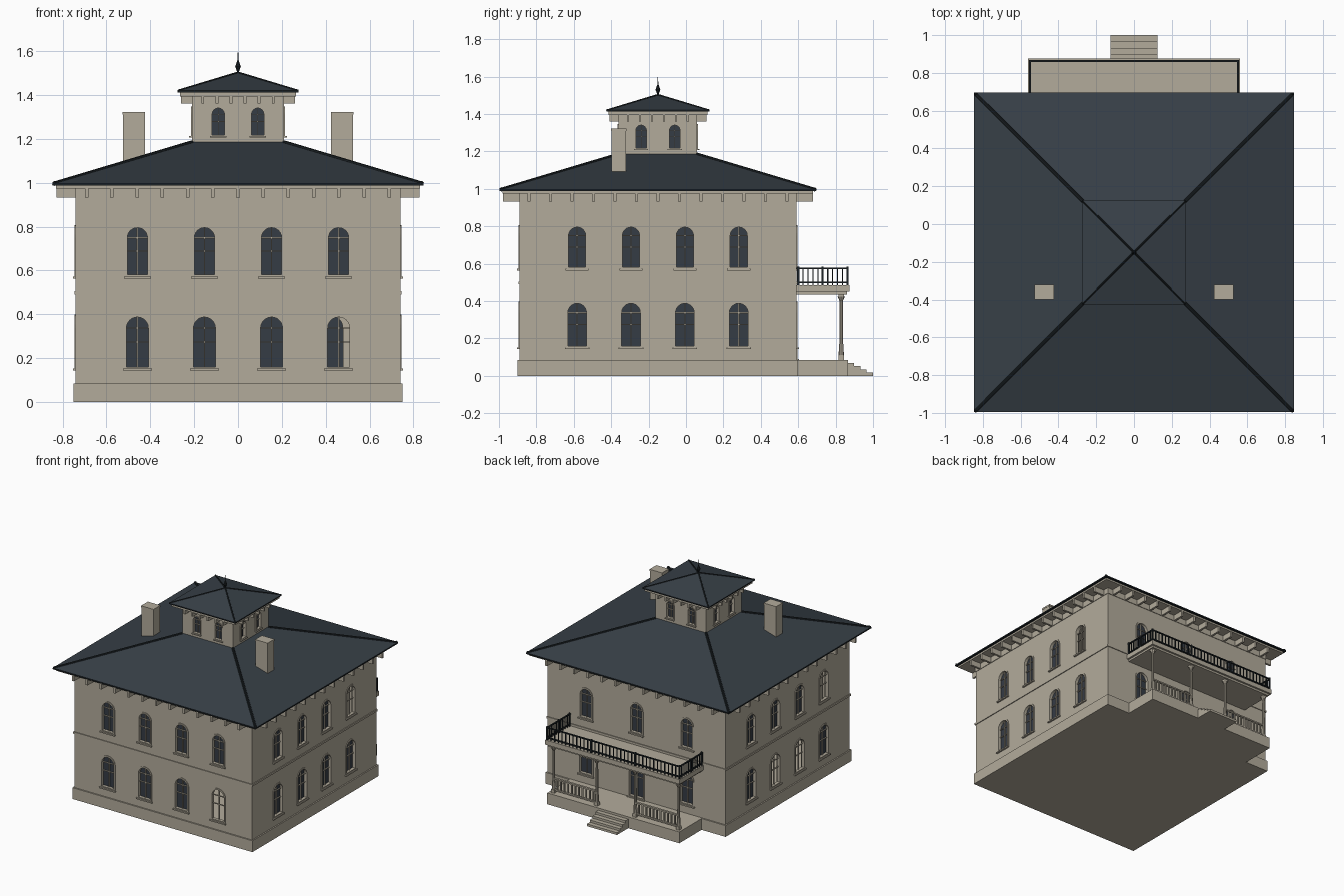
import bpy, bmesh, math
from mathutils import Matrix, Vector

if "Cube" in bpy.data.objects:
    bpy.data.objects.remove(bpy.data.objects["Cube"])


def material(name, r, g, b):
    m = bpy.data.materials.new(name)
    m.use_nodes = True
    m.diffuse_color = (r, g, b, 1)
    m.node_tree.nodes["Principled BSDF"].inputs["Base Color"].default_value = (r, g, b, 1)
    return m


STONE = material("warm stone", .45, .41, .33)
SLATE = material("slate", .038, .05, .062)
GLASS = material("dark glass", .036, .045, .06)
IRON = material("black iron", .012, .017, .02)

CY = -.15  # centre of the house in y
HOUSE = Matrix.Translation((0, CY, 0))


def add(name, mesh, mat, matrix=Matrix()):
    mesh.materials.clear()
    mesh.materials.append(mat)
    ob = bpy.data.objects.new(name, mesh)
    ob.matrix_world = matrix
    bpy.context.collection.objects.link(ob)
    return ob


def finish(name, bm, mat, matrix=Matrix()):
    mesh = bpy.data.meshes.new(name)
    bm.to_mesh(mesh)
    bm.free()
    return add(name, mesh, mat, matrix)


def boxes(name, spans, mat, matrix=Matrix()):
    """One object from boxes given as (x0, x1, y0, y1, z0, z1)."""
    bm = bmesh.new()
    for x0, x1, y0, y1, z0, z1 in spans:
        mid = Vector((x0 + x1, y0 + y1, z0 + z1)) / 2
        size = Matrix.Diagonal((x1 - x0, y1 - y0, z1 - z0, 1))
        bmesh.ops.create_cube(bm, size=1, matrix=Matrix.Translation(mid) @ size)
    return finish(name, bm, mat, matrix)


def slab(name, half, z0, z1, mat):
    return boxes(name, [(-half, half, -half, half, z0, z1)], mat, HOUSE)


def cone(bm, r1, r2, z0, z1, sides, matrix=Matrix()):
    bmesh.ops.create_cone(bm, cap_ends=True, segments=sides, radius1=r1, radius2=r2,
                          depth=z1 - z0, matrix=matrix @ Matrix.Translation((0, 0, (z0 + z1) / 2)))


def panel(name, outlines, w0, w1, mat, matrix):
    """Flat plate with holes: even-odd filled outlines, from depth w0 to w1."""
    cu = bpy.data.curves.new(name, "CURVE")
    cu.dimensions, cu.fill_mode, cu.extrude = "2D", "BOTH", (w1 - w0) / 2
    for pts in outlines:
        s = cu.splines.new("POLY")
        s.points.add(len(pts) - 1)
        for p, (u, v) in zip(s.points, pts):
            p.co = (u, v, 0, 1)
        s.use_cyclic_u, s.use_smooth = True, False
    tmp = bpy.data.objects.new(name, cu)
    mesh = bpy.data.meshes.new_from_object(tmp)
    bpy.data.objects.remove(tmp)
    bpy.data.curves.remove(cu)
    return add(name, mesh, mat, matrix @ Matrix.Translation((0, 0, (w0 + w1) / 2)))


def arch(u, z0, z1, width, grow=0):
    r = width / 2 + grow
    spring = z1 - width / 2
    arc = [(u + r * math.cos(math.pi * i / 12), spring + r * math.sin(math.pi * i / 12)) for i in range(13)]
    return [(u - r, z0 - grow), (u + r, z0 - grow)] + arc


def facade(name, k, half, z0, z1, openings, unglazed=()):
    """Wall with arched windows; local x runs along it, y up, z outwards."""
    m = HOUSE @ Matrix.Rotation(k * math.pi / 2, 4, "Z") @ Matrix.Translation((0, -half, 0)) \
        @ Matrix.Rotation(math.pi / 2, 4, "X")
    t = .03
    e = half - (t if k % 2 else 0)
    holes = [arch(*o) for o in openings]
    panel(name + "_wall", [[(-e, z0), (e, z0), (e, z1), (-e, z1)]] + holes, -t, 0, STONE, m)
    rim = .008 if half > .5 else .005
    inner = [arch(*o, -rim) for o in openings]
    outer = [arch(*o, rim * .4) for o in openings]
    panel(name + "_window_frames", outer + inner, -.02, .005, STONE, m)
    panel(name + "_glass", [h for i, h in enumerate(holes) if i not in unglazed], -.021, -.018, GLASS, m)
    bars, sills = [], []
    b = rim * .35
    for u, a, c, w in openings:
        bars.append((u - b, u + b, a, c, -.017, -.008))
        for v in ((a + c) / 2, c - w / 2):
            bars.append((u - w / 2, u + w / 2, v - b, v + b, -.017, -.009))
        sills.append((u - w / 2 - rim, u + w / 2 + rim, a - rim * 1.2, a, -.01, .013))
    boxes(name + "_glazing_bars", bars, STONE, m)
    boxes(name + "_sills", sills, STONE, m)
    return m


def brackets(name, m, count, reach, z0, z1, depth, width):
    us = [-reach + 2 * reach * i / (count - 1) for i in range(count)]
    boxes(name, [(u - width, u + width, z0, z1, 0, depth) for u in us], STONE, m)


def hip_roof(name, half, z0, rise, lip, r, start):
    """Pyramid roof with dark eave edge, hip caps and corner knobs."""
    slab(name + "_eave", half, z0, z0 + lip, IRON)
    z0 += lip
    bm = bmesh.new()
    cone(bm, half * math.sqrt(2), 0, z0, z0 + rise, 4, Matrix.Rotation(math.pi / 4, 4, "Z"))
    finish(name, bm, SLATE, HOUSE)
    bm = bmesh.new()
    for sx in (-1, 1):
        for sy in (-1, 1):
            low = Vector((sx * (half - r), sy * (half - r), z0))
            top = Vector((0, 0, z0 + rise)).lerp(low, start)
            turn = (top - low).to_track_quat("Z", "Y").to_matrix().to_4x4()
            cone(bm, r, r, 0, (top - low).length, 8, Matrix.Translation(low) @ turn)
            bmesh.ops.create_icosphere(bm, subdivisions=1, radius=r * 1.3, matrix=Matrix.Translation(low))
    finish(name + "_hip_caps", bm, IRON, HOUSE)


# Main house walls
LOW, HIGH = (.152, .395, .116), (.573, .803, .108)
names = ["front", "left_side", "back", "right_side"]
unglazed = {0: (3,), 1: (7,), 3: (1, 2, 7)}
for k, name in enumerate(names):
    step = .306 if k == 0 else .288
    us = [-.42, 0, .42] if k == 2 else [(i - 1.5) * step for i in range(4)]
    lower = [(u, *LOW) for u in us]
    if k == 2:
        lower[1] = (0, .09, .395, .13)  # back door
    m = facade(name, k, .74, .04, .98, lower + [(u, *HIGH) for u in us], unglazed.get(k, ()))
    brackets(name + "_eave_brackets", m, 13, .69, .932, .976, .088, .008)
    # String course and frieze
    boxes(name + "_bands", [(-.745, .745, .49, .505, -.01, .006), (-.744, .744, .93, .98, -.01, .004)], STONE, m)
    # Cupola wall
    m = facade("cupola_" + name, k, .21, 1.14, 1.4, [(u, 1.212, 1.345, .066) for u in (-.09, .09)])
    brackets("cupola_" + name + "_brackets", m, 6, .16, 1.36, 1.4, .05, .006)
slab("base", .75, 0, .085, STONE)

# Roofs
slab("main_soffit", .83, .974, .988, STONE)
hip_roof("main_roof", .846, .987, .25, .01, .009, .25)
slab("cupola_soffit", .264, 1.393, 1.413, STONE)
hip_roof("cupola_roof", .276, 1.412, .082, .008, .005, 0)

# Finial
bm = bmesh.new()
cone(bm, .004, .001, 1.48, 1.6, 8)
cone(bm, .004, .013, 1.505, 1.53, 8)
cone(bm, .013, .002, 1.53, 1.56, 8)
finish("finial", bm, IRON, HOUSE)

# Chimneys
for side, x in (("left", .475), ("right", -.475)):
    boxes(side + "_chimney", [(x - .05, x + .05, -.397, -.322, 1.02, 1.31),
                              (x - .052, x + .052, -.4, -.319, 1.31, 1.322)], STONE)

# Porch deck, steps and canopy
boxes("porch_deck", [(-.55, .55, .58, .865, 0, .085)], STONE)
boxes("porch_steps", [(-.125, .125, .86, 1 - .034 * i, .017 * i, .017 * (i + 1)) for i in range(4)], STONE)
boxes("porch_canopy", [(-.56, .56, .58, .875, .45, .485), (-.545, .545, .58, .86, .435, .45)], STONE)

# Porch columns
bm = bmesh.new()
for x in (-.52, -.16, .16, .52):
    m = Matrix.Translation((x, .83, 0))
    square = m @ Matrix.Rotation(math.pi / 4, 4, "Z")
    cone(bm, .011, .008, .085, .44, 8, m)
    cone(bm, .02, .02, .085, .11, 4, square)
    cone(bm, .014, .012, .11, .17, 8, m)
    cone(bm, .009, .02, .4, .425, 8, m)
    cone(bm, .022, .022, .425, .437, 4, square)
finish("porch_columns", bm, STONE)

# Porch balustrades between the columns
spans = []
for s in (-1, 1):
    x0, x1 = sorted((s * .16, s * .52))
    spans += [(x0, x1, .822, .838, z, z + .01) for z in (.102, .185)]
    spans += [(x - .005, x + .005, .825, .835, .11, .186) for x in (x0 + .03 * i for i in range(1, 12))]
boxes("porch_balustrades", spans, STONE)

# Iron railing on the canopy
X, Y = .55, .863
spans = []
for z in (.497, .572):
    spans.append((-X, X, Y - .005, Y + .005, z, z + .008))
    spans += [(x - .005, x + .005, .59, Y, z, z + .008) for x in (-X, X)]
bars = [(-X + X * i / 18, Y) for i in range(37)]
bars += [(x, .6 + .0263 * i) for x in (-X, X) for i in range(10)]
spans += [(x - .003, x + .003, y - .003, y + .003, .485, .575) for x, y in bars]
posts = [(x, Y) for x in (-X, -X / 3, X / 3, X)] + [(x, y) for x in (-X, X) for y in (.6, .73)]
spans += [(x - .006, x + .006, y - .006, y + .006, .48, .585) for x, y in posts]
boxes("canopy_railing", spans, IRON)
